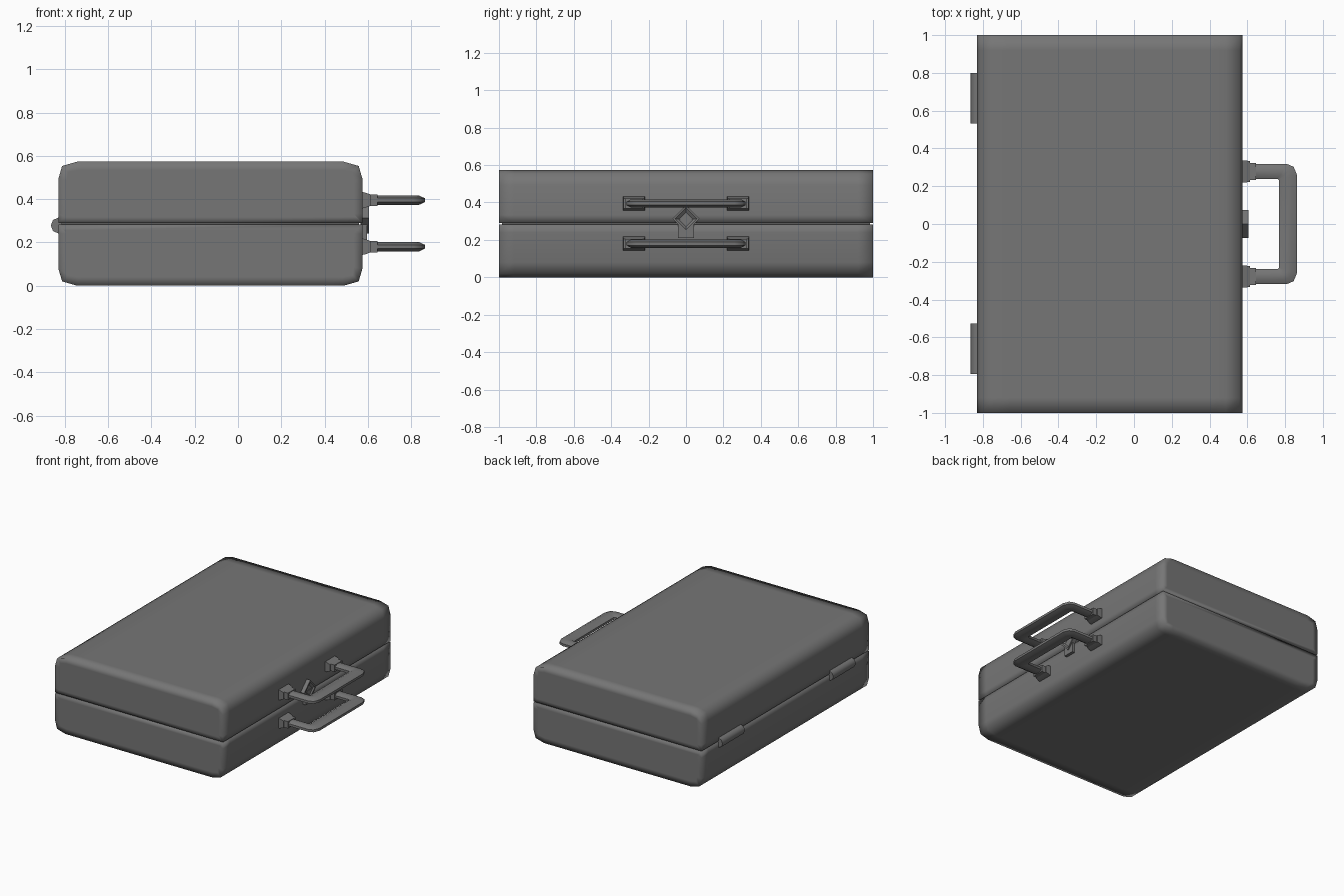
import bpy, bmesh, math
from mathutils import Vector

cube = bpy.data.objects.get("Cube")
if cube:
    bpy.data.objects.remove(cube, do_unlink=True)

grey = bpy.data.materials.new("dark grey")
grey.use_nodes = True
grey.diffuse_color = (0.18, 0.18, 0.18, 1)
grey.node_tree.nodes["Principled BSDF"].inputs["Base Color"].default_value = (0.18, 0.18, 0.18, 1)


def finish(name, bm, angle=None):
    """Turn a bmesh into an object, shaded smooth (fully, or up to an angle)."""
    bmesh.ops.recalc_face_normals(bm, faces=bm.faces)
    mesh = bpy.data.meshes.new(name)
    bm.to_mesh(mesh)
    bm.free()
    obj = bpy.data.objects.new(name, mesh)
    bpy.context.collection.objects.link(obj)
    mesh.materials.append(grey)
    if angle is None:
        mesh.shade_smooth()
    else:
        bpy.ops.object.select_all(action="DESELECT")
        obj.select_set(True)
        bpy.context.view_layer.objects.active = obj
        bpy.ops.object.shade_smooth_by_angle(angle=math.radians(angle))
    return obj


def loft(bm, rings):
    """Skin closed rings of points and cap both ends; returns the caps."""
    loops = [[bm.verts.new(p) for p in ring] for ring in rings]
    for a, b in zip(loops, loops[1:]):
        for i in range(len(a)):
            j = (i + 1) % len(a)
            bm.faces.new((a[i], a[j], b[j], b[i]))
    return [bm.faces.new(loops[0]), bm.faces.new(loops[-1])]


def rect(x, y, z, hy, hz):
    return [(x, y + sy * hy, z + sz * hz) for sy, sz in ((-1, -1), (1, -1), (1, 1), (-1, 1))]


# Case halves: a chamfered profile run from front to back
half = [(0.7025, 0.283), (0.7025, 0.24), (0.7025, 0.08), (0.685, 0.02), (0.615, 0), (0.53, 0)]
profile = [(-0.1275 - x, z) for x, z in half] + [(-0.1275 + x, z) for x, z in reversed(half)]
for name, flip in (("case_bottom", False), ("case_lid", True)):
    bm = bmesh.new()
    caps = loft(bm, [[(x, y, 0.573 - z if flip else z) for x, z in profile]
                     for y in (-1, -0.92, 0.92, 1)])
    bmesh.ops.recalc_face_normals(bm, faces=bm.faces)
    bmesh.ops.inset_individual(bm, faces=caps, thickness=0.04)
    finish(name, bm)

# Inner lip closing the seam
bm = bmesh.new()
loft(bm, [rect(x, 0, 0.2865, 0.985, 0.02) for x in (-0.815, 0.56)])
finish("seam_lip", bm, 30)

# Hinge barrels on the left-hand edge
for name, y in (("hinge_front", -0.66), ("hinge_back", 0.665)):
    bm = bmesh.new()
    loft(bm, [[(-0.828 + 0.037 * math.cos(i * math.pi / 4), y + e,
                0.278 + 0.037 * math.sin(i * math.pi / 4)) for i in range(8)]
              for e in (-0.134, 0.134)])
    finish(name, bm, 50)

# Handles: outer and inner edge of each section along half of the grip
edges = [((0.60, 0.318), (0.60, 0.238)), ((0.81, 0.318), (0.762, 0.238)),
         ((0.845, 0.303), (0.765, 0.236)), ((0.863, 0.26), (0.767, 0.233))]
edges += [tuple((x, -y) for x, y in pair) for pair in reversed(edges)]


def section(outer, inner, z):
    o, i = Vector((*outer, z)), Vector((*inner, z))
    k = 1 / math.cos(math.pi / 8)
    ring = []
    for n in range(8):
        a = (n + 0.5) * math.pi / 4
        ring.append((o + i) / 2 + (o - i) / 2 * math.cos(a) * k
                    + Vector((0, 0, 0.022 * k * math.sin(a))))
    return ring


for part, z in (("bottom", 0.18), ("lid", 0.395)):
    bm = bmesh.new()
    loft(bm, [section(o, i, z) for o, i in edges])
    finish(part + "_handle", bm, 50)
    # Tapered mounts with a collar around each handle end
    for side, y in (("front", -0.278), ("back", 0.278)):
        bm = bmesh.new()
        loft(bm, [rect(0.565, y, z, 0.058, 0.039), rect(0.585, y, z, 0.058, 0.036),
                  rect(0.613, y, z, 0.056, 0.026)])
        loft(bm, [rect(0.60, y, z, 0.046, 0.026), rect(0.645, y, z, 0.046, 0.026)])
        finish(f"{part}_{side}_mount", bm, 30)

# Latch: a strap plate and a diamond catch with a dished centre
bm = bmesh.new()
loft(bm, [rect(0.565, 0, 0.26, 0.042, 0.05), rect(0.597, 0, 0.26, 0.042, 0.05)])
finish("latch_strap", bm, 30)


def diamond(x, r):
    return [(x, 0, 0.313 - r), (x, r, 0.313), (x, 0, 0.313 + r), (x, -r, 0.313)]


bm = bmesh.new()
loft(bm, [diamond(0.57, 0.073), diamond(0.605, 0.073), diamond(0.605, 0.058),
          diamond(0.592, 0.035)])
finish("latch_catch", bm, 30)
